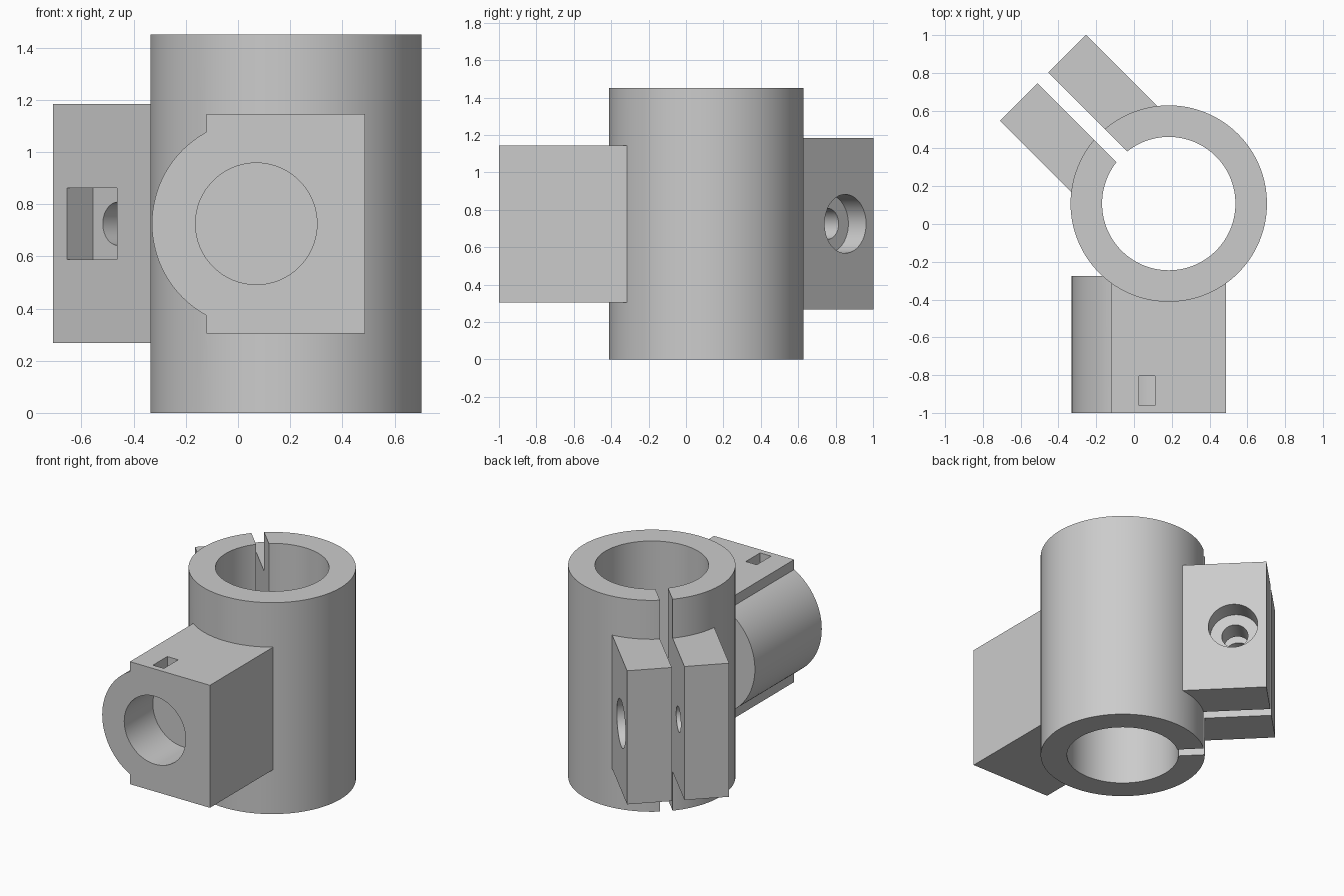
import bpy
from math import radians
from mathutils import Matrix, Vector

cube = bpy.data.objects.get("Cube")
if cube:
    bpy.data.objects.remove(cube, do_unlink=True)

grey = bpy.data.materials.new("plain_grey")
grey.use_nodes = True
colour = (0.6, 0.6, 0.6, 1)
grey.diffuse_color = colour
grey.node_tree.nodes["Principled BSDF"].inputs["Base Color"].default_value = colour

HEIGHT = 1.45
MID = HEIGHT / 2
# Clamp frame: origin on the tube axis, local x points out along the lugs
CLAMP = Matrix.Translation((0.184, 0.108, 0)) @ Matrix.Rotation(radians(135), 4, 'Z')
WORLD = Matrix.Identity(4)


def finish(name, matrix):
    ob = bpy.context.object
    ob.name = name
    ob.data.transform(matrix)
    ob.data.materials.append(grey)
    return ob


def box(name, low, high, frame=WORLD):
    low, high = Vector(low), Vector(high)
    bpy.ops.mesh.primitive_cube_add(size=1)
    return finish(name, frame @ Matrix.Translation((low + high) / 2)
                  @ Matrix.Diagonal((*(high - low), 1)))


def rod(name, radius, start, end, frame=WORLD, sides=96):
    start, end = Vector(start), Vector(end)
    axis = end - start
    bpy.ops.mesh.primitive_cylinder_add(vertices=sides, radius=radius, depth=axis.length)
    turn = axis.to_track_quat('Z', 'Y').to_matrix().to_4x4()
    return finish(name, frame @ Matrix.Translation((start + end) / 2) @ turn)


def combine(target, other, operation):
    mod = target.modifiers.new(operation.lower(), 'BOOLEAN')
    mod.operation = operation
    mod.solver = 'EXACT'
    mod.object = other
    bpy.context.view_layer.objects.active = target
    bpy.ops.object.modifier_apply(modifier=mod.name)
    bpy.data.objects.remove(other, do_unlink=True)


# Solid parts: tube, clamp lugs, and the square block with its rounded side
body = rod("clamp_body", 0.52, (0, 0, 0), (0, 0, HEIGHT), CLAMP, 128)
solids = [
    box("clamp_lugs", (0.3, -0.322, 0.267), (0.942, 0.322, 1.183), CLAMP),
    box("socket_block", (-0.12, -1, 0.305), (0.487, -0.275, 1.145)),
    rod("socket_round", 0.4, (0.07, -1, MID), (0.07, -0.275, MID)),
]
for part in solids:
    combine(body, part, 'UNION')

# Openings: bore, clamp gap, bolt hole with head recess and nut pocket, socket
cutters = [
    rod("bore", 0.353, (0, 0, -0.1), (0, 0, HEIGHT + 0.1), CLAMP, 128),
    box("clamp_gap", (0.1, -0.04, -0.1), (1.1, 0.04, HEIGHT + 0.1), CLAMP),
    rod("bolt_hole", 0.083, (0.73, -0.5, MID), (0.73, 0.5, MID), CLAMP, 64),
    rod("bolt_head_recess", 0.157, (0.73, -0.5, MID), (0.73, -0.188, MID), CLAMP, 64),
    box("nut_pocket", (0.595, 0.18, MID - 0.137), (0.865, 0.5, MID + 0.137), CLAMP),
    rod("socket_hole", 0.233, (0.07, -1.1, MID), (0.07, -0.69, MID)),
    box("socket_slot", (0.027, -0.96, MID), (0.11, -0.805, 1.3)),
]
for part in cutters:
    combine(body, part, 'DIFFERENCE')

# Smooth the round walls and keep the machined edges crisp
bpy.ops.object.select_all(action='DESELECT')
body.select_set(True)
bpy.context.view_layer.objects.active = body
bpy.ops.object.shade_smooth_by_angle(angle=radians(25))
